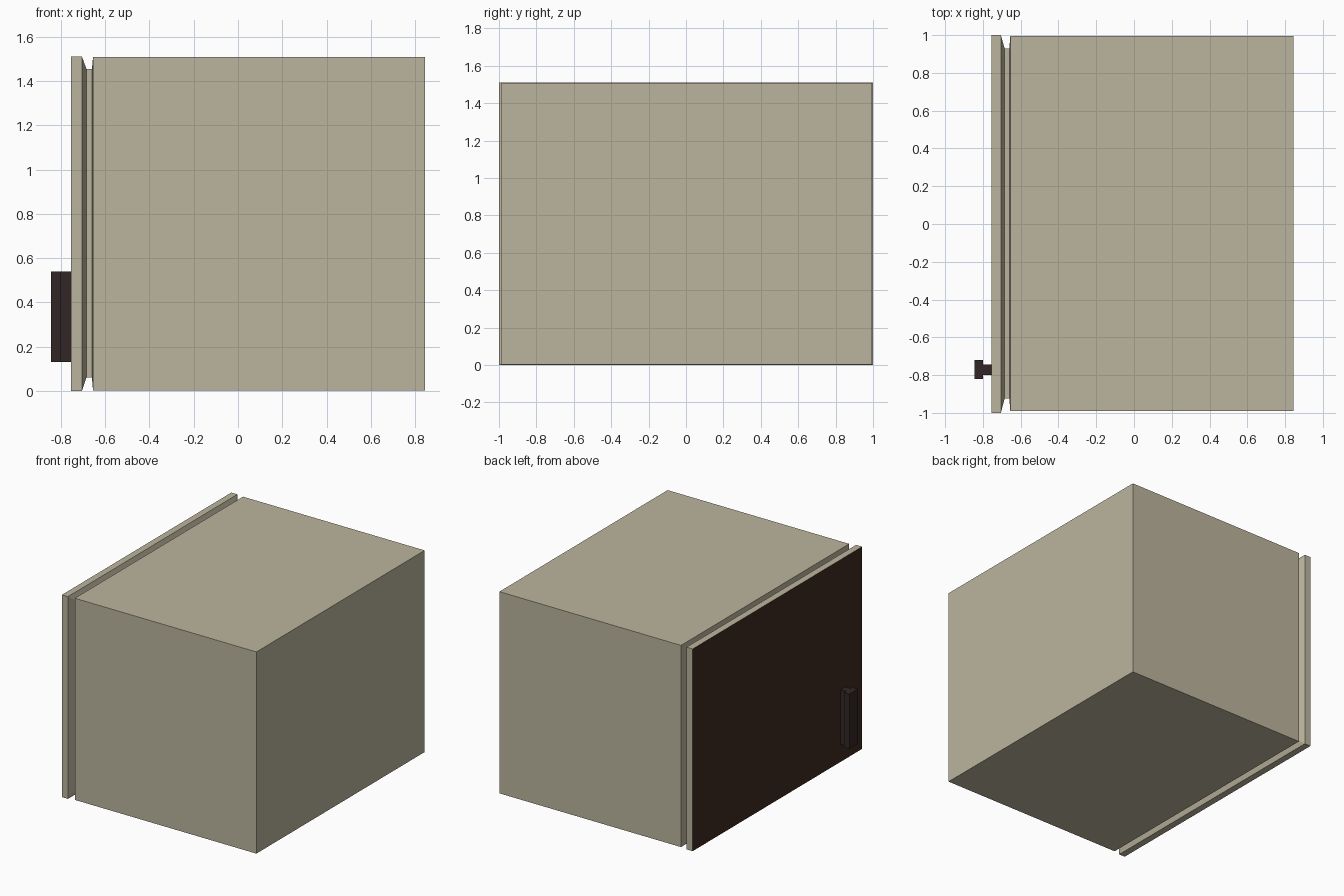
import bpy, bmesh

if "Cube" in bpy.data.objects:
    bpy.data.objects.remove(bpy.data.objects["Cube"])


def material(name, rgb):
    m = bpy.data.materials.new(name)
    m.diffuse_color = (*rgb, 1)
    m.use_nodes = True
    m.node_tree.nodes["Principled BSDF"].inputs["Base Color"].default_value = m.diffuse_color
    return m


beige = material("beige_enamel", (0.50, 0.46, 0.34))
brown = material("brown_panel", (0.048, 0.024, 0.015))
dark = material("dark_plastic", (0.034, 0.019, 0.019))


def add_object(name, bm, mats):
    bmesh.ops.recalc_face_normals(bm, faces=bm.faces)
    mesh = bpy.data.meshes.new(name)
    bm.to_mesh(mesh)
    bm.free()
    for m in mats:
        mesh.materials.append(m)
    ob = bpy.data.objects.new(name, mesh)
    bpy.context.collection.objects.link(ob)
    return ob


def loft_x(name, rings, mats):
    """Closed box-like loft along x; each ring is (x, y0, y1, z0, z1).
    The first cap takes the last material."""
    bm = bmesh.new()
    loops = [[bm.verts.new((x, y, z)) for y, z in
              ((y0, z0), (y1, z0), (y1, z1), (y0, z1))]
             for x, y0, y1, z0, z1 in rings]
    for a, b in zip(loops, loops[1:]):
        for i in range(4):
            j = (i + 1) % 4
            bm.faces.new((a[i], a[j], b[j], b[i]))
    cap = bm.faces.new(loops[0])
    cap.material_index = len(mats) - 1
    bm.faces.new(loops[-1])
    return add_object(name, bm, mats)


H = 1.51
full_door = (-1.0, 1.0, 0.0, H)
full_body = (-0.99, 0.995, 0.002, H - 0.002)
neck = (-0.925, 0.93, 0.06, 1.455)

# Cabinet with a slightly dished front opening
loft_x("cabinet", [(-0.66, *neck), (-0.655, *full_body), (0.845, *full_body)], [beige])

# Recessed seal between cabinet and door, tucked into both
loft_x("door_seal", [(-0.70, *neck), (-0.65, *neck)], [beige])

# Door slab with a bevelled back and a brown outer panel
loft_x("door", [(-0.755, *full_door), (-0.705, *full_door), (-0.685, *neck)],
       [beige, brown])

# T-section handle: narrow stem and wider grip, extruded vertically
profile = [(-0.755, -0.80), (-0.80, -0.80), (-0.80, -0.82), (-0.845, -0.82),
           (-0.845, -0.72), (-0.80, -0.72), (-0.80, -0.745), (-0.755, -0.745)]
bm = bmesh.new()
base = bm.faces.new([bm.verts.new((x, y, 0.13)) for x, y in profile])
top = bmesh.ops.extrude_face_region(bm, geom=[base])["geom"]
bmesh.ops.translate(bm, vec=(0, 0, 0.41),
                    verts=[v for v in top if isinstance(v, bmesh.types.BMVert)])
if base.is_valid and len(bm.faces) < 10:
    bm.faces.new([v for v in base.verts])
add_object("handle", bm, [dark])
